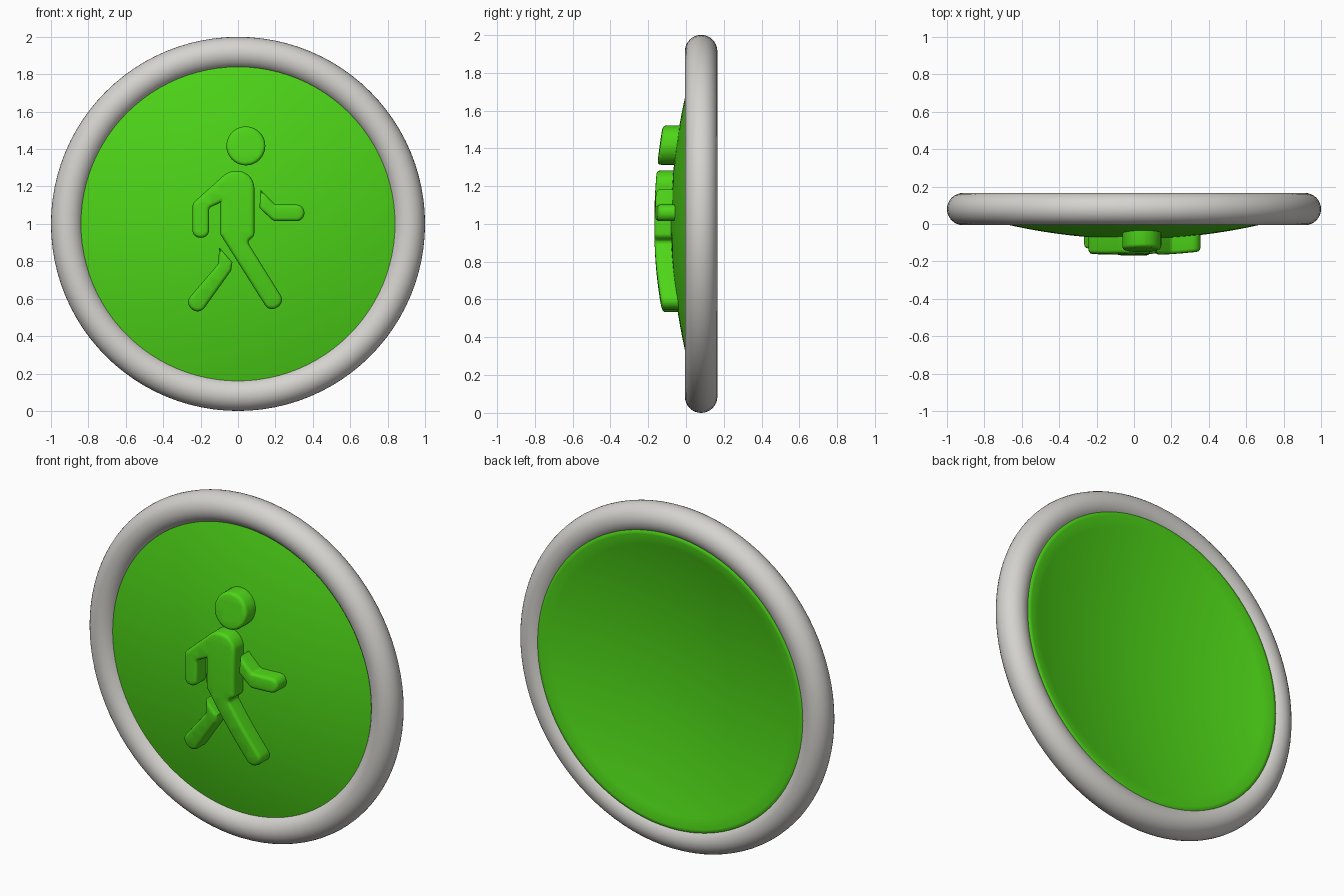
import bpy
import bmesh
from math import pi, sin, cos, tan
from mathutils import Vector, Matrix

if "Cube" in bpy.data.objects:
    bpy.data.objects.remove(bpy.data.objects["Cube"], do_unlink=True)


def make_material(name, rgb):
    mat = bpy.data.materials.new(name)
    mat.use_nodes = True
    mat.diffuse_color = (*rgb, 1)
    mat.node_tree.nodes["Principled BSDF"].inputs["Base Color"].default_value = (*rgb, 1)
    return mat


green = make_material("bright green", (0.075, 0.66, 0.009))
grey = make_material("warm light grey", (0.67, 0.655, 0.625))


def dome(r_squared):
    """Depth of the domed front face at a distance from its centre."""
    return -0.08 + r_squared / 6


def finish(obj, mat, angle=40):
    obj.data.materials.append(mat)
    bpy.ops.object.select_all(action='DESELECT')
    obj.select_set(True)
    bpy.context.view_layer.objects.active = obj
    bpy.ops.object.shade_smooth_by_angle(angle=angle * pi / 180)


def add_bmesh(name, bm, mat):
    bmesh.ops.recalc_face_normals(bm, faces=bm.faces[:])
    mesh = bpy.data.meshes.new(name)
    bm.to_mesh(mesh)
    bm.free()
    obj = bpy.data.objects.new(name, mesh)
    bpy.context.collection.objects.link(obj)
    finish(obj, mat)


def rounded(corners, steps=6):
    """Turn (x, z, radius) corners into an outline with filleted corners."""
    out = []
    for i, (x, z, r) in enumerate(corners):
        p = Vector((x, z))
        if r == 0:
            out.append(p)
            continue
        a = (Vector(corners[i - 1][:2]) - p).normalized()
        b = (Vector(corners[(i + 1) % len(corners)][:2]) - p).normalized()
        half = a.angle(b) / 2
        centre = p + (a + b).normalized() * (r / sin(half))
        start = p + a * (r / tan(half)) - centre
        end = p + b * (r / tan(half)) - centre
        sweep = start.angle_signed(end)
        for k in range(steps + 1):
            # angle_signed is clockwise, so rotate the other way
            out.append(centre + Matrix.Rotation(-sweep * k / steps, 2) @ start)
    return out


def raised_shape(name, outline):
    """Extrude an outline, soften its front edge and wrap it over the dome."""
    bm = bmesh.new()
    base = bm.faces.new([bm.verts.new((p.x, 0.02, p.y)) for p in outline])
    geom = bmesh.ops.extrude_face_region(bm, geom=[base], use_keep_orig=True)["geom"]
    front = [f for f in geom if isinstance(f, bmesh.types.BMFace)][0]
    bmesh.ops.translate(bm, verts=front.verts[:], vec=(0, -0.108, 0))
    bmesh.ops.recalc_face_normals(bm, faces=bm.faces[:])
    bmesh.ops.bevel(bm, geom=front.edges[:], offset=0.018, segments=3,
                    profile=0.5, affect='EDGES', clamp_overlap=True)
    for axis, low in ((Vector((1, 0, 0)), -0.4), (Vector((0, 0, 1)), 0.5)):
        for k in range(22):
            bmesh.ops.bisect_plane(bm, geom=bm.verts[:] + bm.edges[:] + bm.faces[:],
                                   plane_co=axis * (low + 0.051 * k), plane_no=axis)
    bmesh.ops.triangulate(bm, faces=[f for f in bm.faces if len(f.verts) > 4])
    for v in bm.verts:
        v.co.y += dome(v.co.x ** 2 + (v.co.z - 1) ** 2)
    add_bmesh(name, bm, green)


# Outer ring
bpy.ops.mesh.primitive_torus_add(major_radius=0.914, minor_radius=0.086,
                                 major_segments=96, minor_segments=32,
                                 location=(0, 0.08, 1), rotation=(pi / 2, 0, 0))
ring = bpy.context.object
ring.name = "outer_ring"
finish(ring, grey)

# Domed dish: thick shell, its back edge rounded over into the ring
RIM, ROUND, THICK, STEPS = 0.84, 0.04, 0.115, 14
radii = [RIM * k / STEPS for k in range(STEPS + 1)]
edge = RIM + ROUND
profile = [(r, dome(r * r)) for r in radii + [edge]]
round_y = dome(RIM * RIM) + THICK - ROUND
profile += [(RIM + ROUND * cos(pi * k / 16), round_y + ROUND * sin(pi * k / 16)) for k in range(8)]
profile += [(r, dome(r * r) + THICK) for r in reversed(radii)]
bm = bmesh.new()
verts = [bm.verts.new((r, y, 1)) for r, y in profile]
edges = [bm.edges.new(pair) for pair in zip(verts, verts[1:])]
bmesh.ops.spin(bm, geom=verts + edges, cent=(0, 0, 1), axis=(0, 1, 0),
               angle=2 * pi, steps=96)
bmesh.ops.remove_doubles(bm, verts=bm.verts[:], dist=0.0002)
add_bmesh("domed_dish", bm, green)

# Walking figure
raised_shape("figure_head", [Vector((0.042 + 0.104 * cos(2 * pi * k / 40),
                                     1.417 + 0.104 * sin(2 * pi * k / 40))) for k in range(40)])
raised_shape("figure_body", rounded([
    (-0.05, 1.283, 0.1), (0.087, 1.283, 0.09), (0.087, 0.935, 0.03), (0.05, 0.905, 0.02),
    (0.252, 0.58, 0.045), (0.168, 0.528, 0.045), (-0.095, 0.945, 0.03),
    (-0.095, 1.114, 0), (-0.155, 1.085, 0.02), (-0.155, 0.927, 0.04),
    (-0.243, 0.925, 0.04), (-0.243, 1.11, 0.04)]))
raised_shape("figure_forward_arm", rounded([
    (0.12, 1.182, 0), (0.2, 1.103, 0.03), (0.355, 1.103, 0.042),
    (0.355, 1.015, 0.042), (0.19, 1.015, 0.04), (0.115, 1.085, 0)]))
raised_shape("figure_back_leg", rounded([
    (-0.1, 0.875, 0), (-0.03, 0.795, 0), (-0.037, 0.75, 0.03), (-0.205, 0.515, 0.045),
    (-0.288, 0.573, 0.045), (-0.107, 0.785, 0.025)]))
